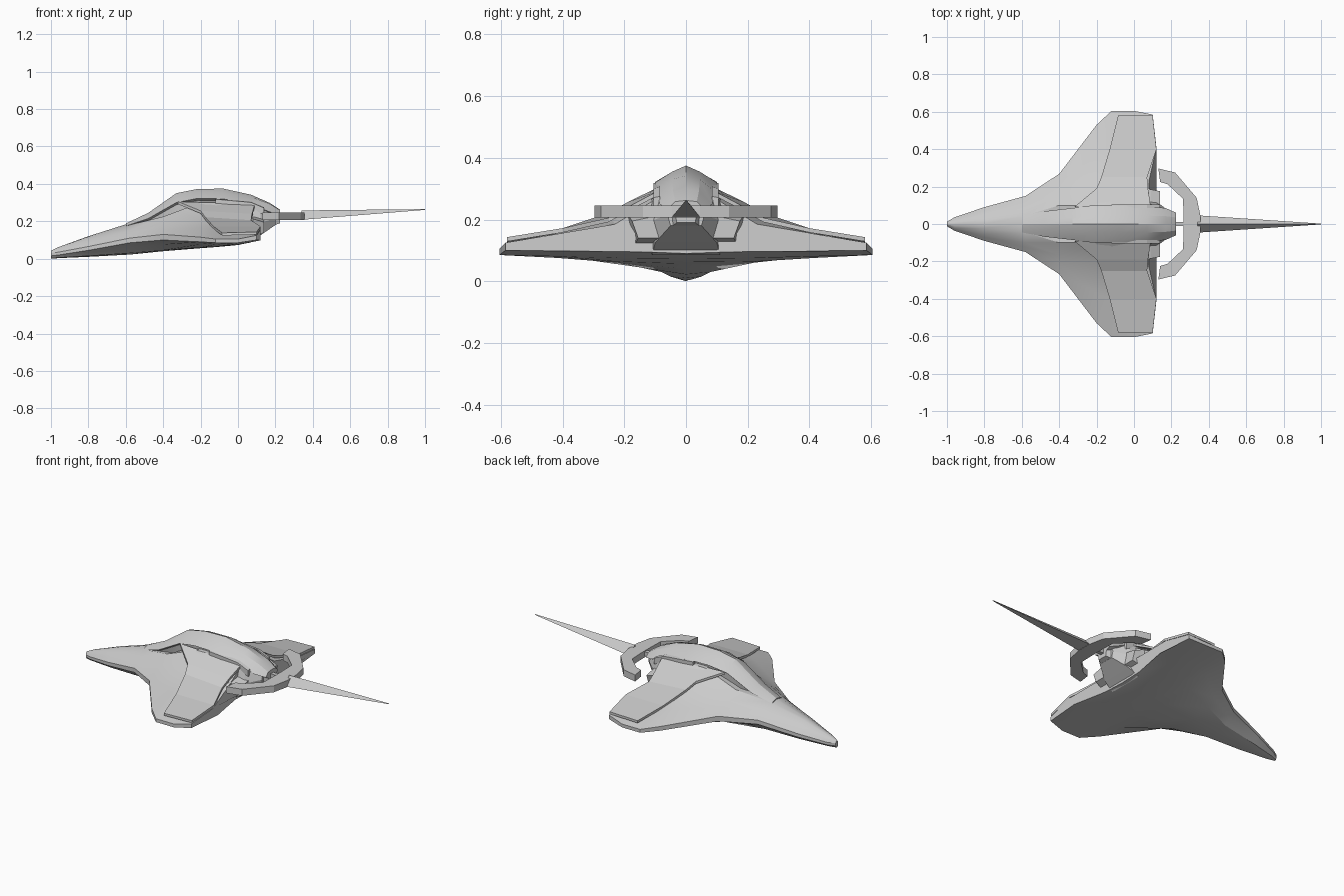
import bpy, bmesh, math


def make(name, verts, faces, smooth=0):
    me = bpy.data.meshes.new(name)
    me.from_pydata(verts, [], faces)
    bm = bmesh.new()
    bm.from_mesh(me)
    bmesh.ops.remove_doubles(bm, verts=bm.verts, dist=1e-5)
    bmesh.ops.recalc_face_normals(bm, faces=bm.faces)
    bm.to_mesh(me)
    bm.free()
    ob = bpy.data.objects.new(name, me)
    bpy.context.collection.objects.link(ob)
    if smooth:
        bpy.ops.object.select_all(action='DESELECT')
        ob.select_set(True)
        bpy.context.view_layer.objects.active = ob
        bpy.ops.object.shade_smooth_by_angle(angle=math.radians(smooth))
    return ob


def loft(name, rings, smooth=0):
    """Skin closed rings of 3D points and cap both ends."""
    n = len(rings[0])
    verts = [p for r in rings for p in r]
    faces = [(i*n+j, i*n+(j+1) % n, (i+1)*n+(j+1) % n, (i+1)*n+j)
             for i in range(len(rings)-1) for j in range(n)]
    faces += [tuple(range(n)), tuple(range((len(rings)-1)*n, len(rings)*n))]
    return make(name, verts, faces, smooth)


def full(half):
    """Complete a half section (centre top to centre bottom) by mirroring y."""
    return half + [(x, -y, z) for x, y, z in half[::-1] if y > 1e-6]


def mirror_y(ob):
    m = ob.modifiers.new("mirror", 'MIRROR')
    m.use_axis = (False, True, False)
    return ob


# Hull and wings: x, top z, shoulder y z, root y z, edge y ztop zbottom, belly y z, keel z
hull = [
    (-1.00, .042, .003, .042, .007, .038, .012, .03, .015, .006, .003, .0),
    (-.96, .062, .01, .06, .022, .052, .036, .035, .02, .02, .006, .003),
    (-.80, .120, .022, .117, .055, .098, .09, .065, .045, .05, .015, .01),
    (-.58, .190, .045, .18, .10, .15, .15, .11, .085, .08, .03, .022),
    (-.40, .200, .10, .225, .165, .185, .268, .13, .10, .15, .045, .04),
    (-.20, .300, .10, .30, .21, .215, .53, .115, .09, .22, .06, .056),
    (-.12, .300, .10, .30, .225, .21, .605, .105, .085, .23, .064, .062),
    (.00, .300, .10, .29, .24, .2, .605, .105, .085, .22, .075, .073),
    (.08, .270, .10, .265, .23, .185, .585, .125, .10, .14, .095, .09),
]
rings = []
for x, zt, sy, sz, ry, rz, ey, e1, e2, by, bz, kz in hull:
    last = x == .08
    tip, mid = (x+.02, x+.04) if last else (x, x)
    rings.append(full([
        (x, 0, zt), (x, sy, sz), (x, ry, rz),
        (mid, (ry+ey)/2, (rz+e1)/2), (tip, ey, e1), (tip, ey, e2),
        (mid, (by+ey)/2, bz*.45+e2*.55), (x, by, bz), (x, 0, kz)]))
loft("hull_and_wings", rings, 22)

# Raised canopy spine with undercut sides that leave the intake slots
spine = [
    (-.60, .188, .02, .185, .045, .175, .16),
    (-.48, .245, .03, .235, .068, .215, .18),
    (-.33, .350, .035, .338, .085, .30, .22),
    (-.22, .372, .042, .355, .10, .322, .25),
    (-.08, .375, .045, .355, .10, .32, .25),
    (.07, .342, .045, .33, .095, .29, .20),
    (.17, .298, .042, .292, .085, .25, .17),
    (.225, .262, .035, .258, .06, .235, .19),
]
loft("canopy_spine", [full([(x, 0, zt), (x, a, za), (x, b, zb),
                            (x, b-.025, zb-.012), (x, b-.03, zl), (x, 0, zl)])
                      for x, zt, a, za, b, zb, zl in spine], 20)

# Wing and shoulder armour plate: y, front x z, rear x z (top surface)
plate = [(.58, -.085, .138, .10, .143), (.40, -.13, .172, .12, .172),
         (.25, -.175, .222, .07, .206), (.19, -.20, .256, .075, .24),
         (.09, -.32, .305, .09, .293)]
t = .014
mirror_y(loft("wing_plate", [[(xf, y, zf), (xr, y, zr), (xr, y, zr-t), (xf, y, zf-t)]
                             for y, xf, zf, xr, zr in plate]))

# Rear engine block tapering to the tail
engine = [(.06, .11, .135, .27, .085), (.12, .10, .12, .26, .125),
          (.20, .05, .06, .25, .18)]
loft("rear_engine", [full([(x, 0, zt), (x, a, zt), (x, b, (zt+zb)/2),
                           (x, a, zb), (x, 0, zb)]) for x, a, b, zt, zb in engine])

# Side thruster blocks and rails above them
mirror_y(loft("side_thruster", [[(x, .08, z1), (x, y, z1-.02), (x, y-.02, z0), (x, .08, z0)]
                                for x, y, z0, z1 in [(.03, .2, .11, .24), (.09, .185, .12, .23),
                                                     (.14, .175, .14, .215)]]))
mirror_y(loft("engine_rail", [[(x, .085, z), (x, .105, z-.004), (x, .105, z-.04), (x, .085, z-.04)]
                              for x, z in [(-.12, .322), (.07, .305), (.14, .275)]]))

# Tail arc: pairs of outer and inner outline points
arc = [((.13, .297), (.14, .225)), ((.22, .275), (.18, .212)),
       ((.335, .14), (.262, .135)), ((.355, .045), (.265, .045))]
arc += [((o[0], -o[1]), (i[0], -i[1])) for o, i in arc[::-1]]
loft("tail_arc", [[(*o, .207), (*o, .246), (*i, .246), (*i, .207)] for o, i in arc])

# Tail spike and the rod joining it to the hull
loft("tail_spike", [[(x, -w, z0), (x, w, z0), (x, 0, z1)]
                    for x, w, z0, z1 in [(.34, .046, .208, .258), (1.0, .002, .261, .265)]])
loft("tail_rod", [[(x, -.012, .215), (x, .012, .215), (x, .012, .24), (x, -.012, .24)]
                  for x in (.16, .28)])
